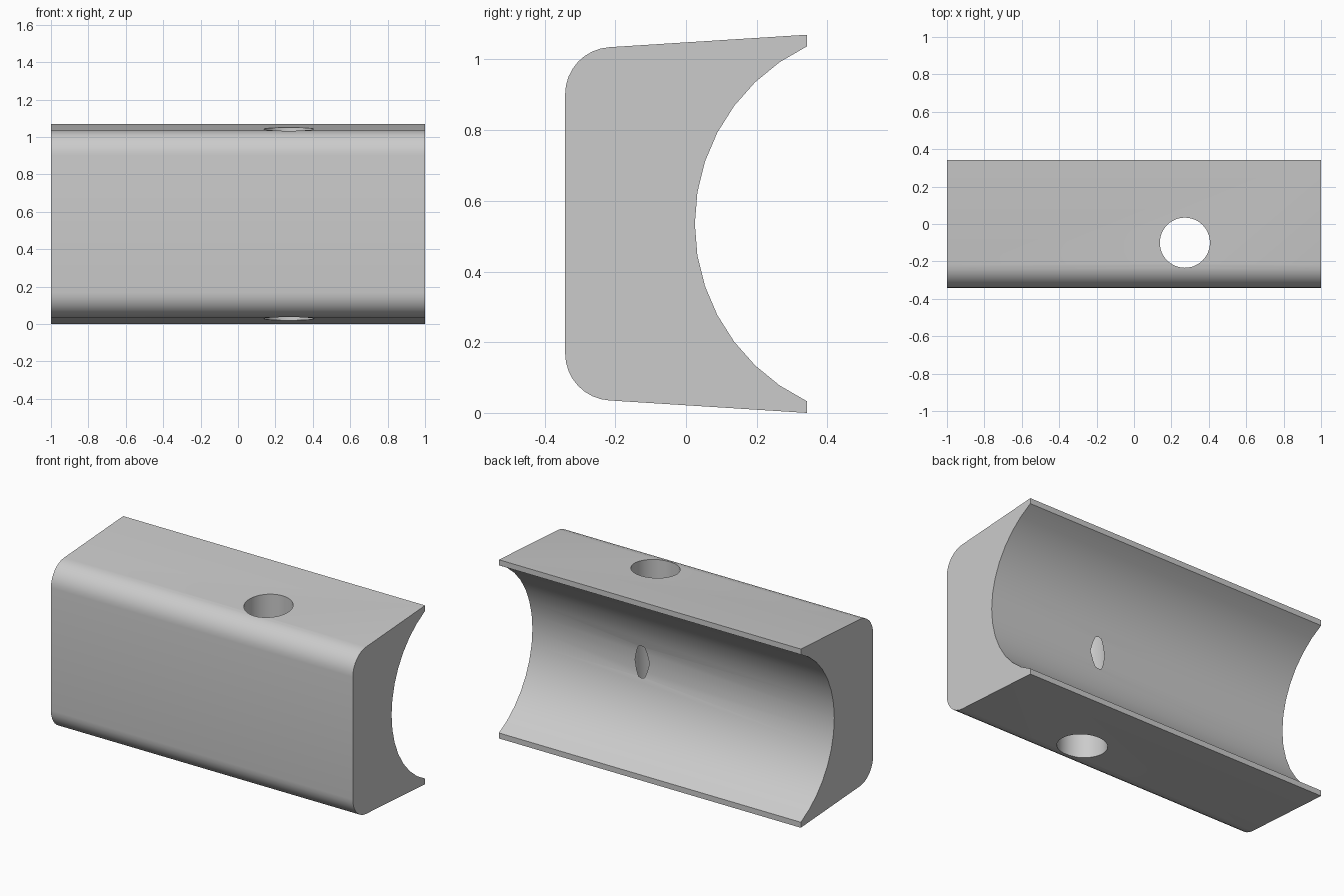
import bpy, bmesh
from math import sin, cos, asin, radians, pi

cube = bpy.data.objects.get("Cube")
if cube:
    bpy.data.objects.remove(cube, do_unlink=True)

LENGTH, HEIGHT, DEPTH = 2.0, 1.07, 0.684
MID = HEIGHT / 2
FRONT, BACK = -DEPTH / 2, DEPTH / 2

grey = bpy.data.materials.new("plain grey")
grey.use_nodes = True
colour = (0.6, 0.6, 0.6, 1)
grey.diffuse_color = colour
grey.node_tree.nodes["Principled BSDF"].inputs["Base Color"].default_value = colour


def arc(cy, cz, r, start, end, steps):
    return [(cy + r * cos(start + (end - start) * i / steps),
             cz + r * sin(start + (end - start) * i / steps)) for i in range(steps + 1)]


def prism(name, profile):
    """Extrude a (y, z) profile along x."""
    bm = bmesh.new()
    face = bm.faces.new([bm.verts.new((-LENGTH / 2, y, z)) for y, z in profile])
    ext = bmesh.ops.extrude_face_region(bm, geom=[face])
    moved = [v for v in ext["geom"] if isinstance(v, bmesh.types.BMVert)]
    bmesh.ops.translate(bm, vec=(LENGTH, 0, 0), verts=moved)
    bmesh.ops.recalc_face_normals(bm, faces=bm.faces)
    mesh = bpy.data.meshes.new(name)
    bm.to_mesh(mesh)
    bm.free()
    obj = bpy.data.objects.new(name, mesh)
    bpy.context.collection.objects.link(obj)
    mesh.materials.append(grey)
    return obj


# Upper half of the section: rounded front edge, sloping top, thin lip
fillet, slope = 0.133, radians(3.5)
upper = arc(FRONT + fillet, 0.902, fillet, pi, pi / 2 + slope, 8) + [(BACK, HEIGHT)]
lower = [(y, HEIGHT - z) for y, z in reversed(upper)]

# Round channel along the back
half_opening, sagitta = 0.502, 0.317
radius = (half_opening ** 2 + sagitta ** 2) / (2 * sagitta)
spread = asin(half_opening / radius)
channel = arc(BACK - sagitta + radius, MID, radius, pi - spread, pi + spread, 14)

block = prism("channel_block", upper + channel + lower)

# Vertical through hole that just breaks into the channel
bpy.ops.mesh.primitive_cylinder_add(vertices=48, radius=0.134, depth=2 * HEIGHT,
                                    location=(0.272, -0.1, MID))
cutter = bpy.context.object
cutter.name = "hole_cutter"
cutter.data.materials.append(grey)

bpy.ops.object.select_all(action="DESELECT")
block.select_set(True)
bpy.context.view_layer.objects.active = block
cut = block.modifiers.new("through_hole", "BOOLEAN")
cut.operation = "DIFFERENCE"
cut.solver = "EXACT"
cut.object = cutter
bpy.ops.object.modifier_apply(modifier=cut.name)
bpy.data.objects.remove(cutter, do_unlink=True)

bpy.ops.object.shade_smooth_by_angle(angle=radians(30))
